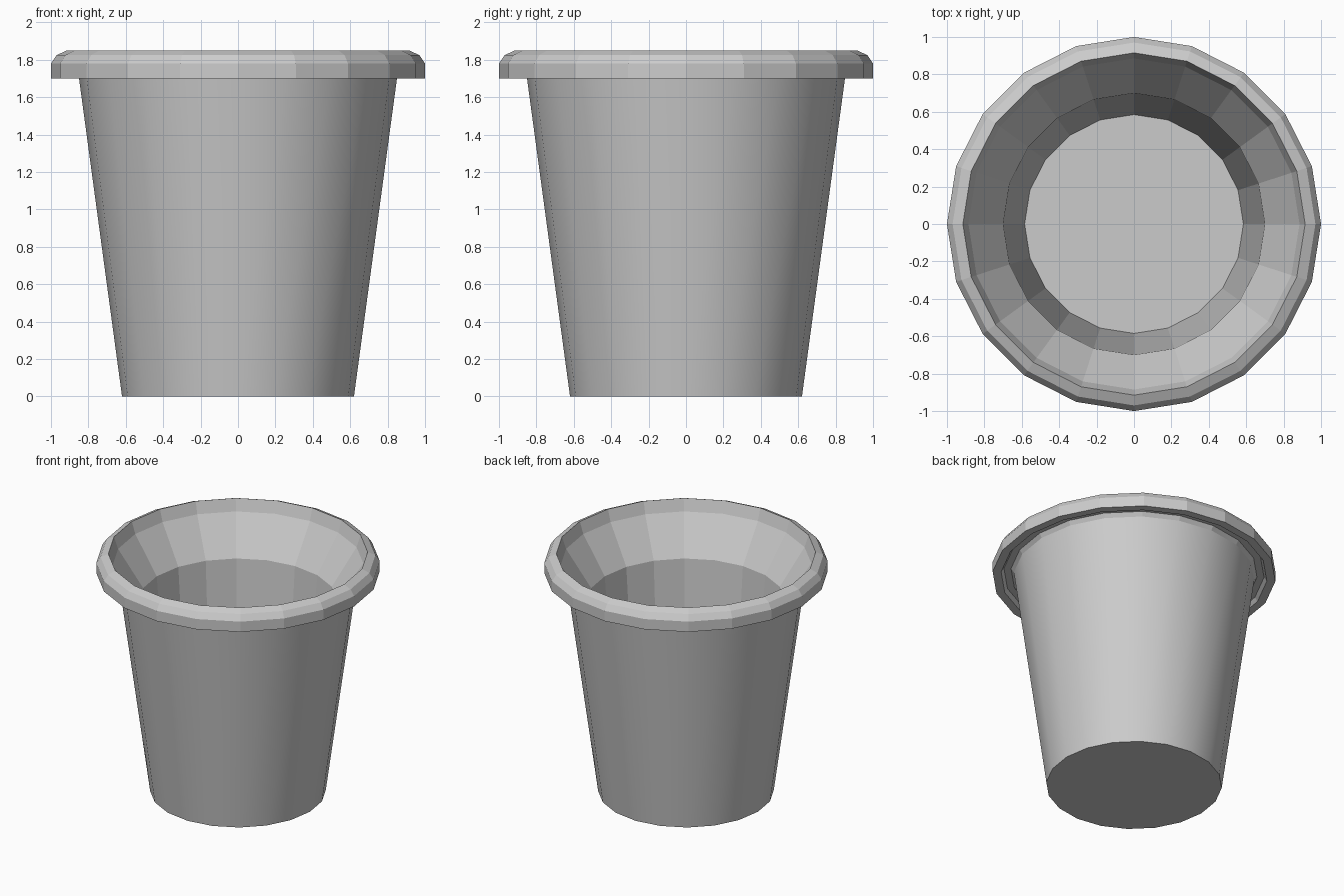
import bpy, bmesh
from math import cos, sin, tau

if "Cube" in bpy.data.objects:
    bpy.data.objects.remove(bpy.data.objects["Cube"])

SIDES = 20


def lathe(name, profile, smooth_bands=()):
    """Spin an (r, z) profile round z; both ends are capped."""
    bm = bmesh.new()
    rings = [[bm.verts.new((r * cos(tau * i / SIDES), r * sin(tau * i / SIDES), z))
              for i in range(SIDES)] for r, z in profile]
    for k, (a, b) in enumerate(zip(rings, rings[1:])):
        for i in range(SIDES):
            j = (i + 1) % SIDES
            f = bm.faces.new((a[i], a[j], b[j], b[i]))
            f.smooth = k in smooth_bands
    bm.faces.new(rings[0][::-1])
    bm.faces.new(rings[-1])
    # keep the smooth outer wall crisp where it meets base and rim
    for k in smooth_bands:
        for ring in (rings[k], rings[k + 1]):
            for i in range(SIDES):
                e = bm.edges.get((ring[i], ring[(i + 1) % SIDES]))
                e.smooth = False
    mesh = bpy.data.meshes.new(name)
    bm.to_mesh(mesh)
    bm.free()
    obj = bpy.data.objects.new(name, mesh)
    bpy.context.collection.objects.link(obj)
    return obj


# pot: outer wall, overhanging rim, flared mouth, steep inner wall, floor
lathe("plant_pot", [
    (0.62, 0.0), (0.85, 1.70),                              # outer wall
    (0.87, 1.73), (0.92, 1.73), (0.94, 1.70), (1.0, 1.70),  # under the rim
    (1.0, 1.78), (0.97, 1.825), (0.915, 1.85),              # rim
    (0.885, 1.76), (0.70, 1.48),                            # mouth
    (0.585, 0.08),                                          # inner wall to floor
], smooth_bands=(0,))
